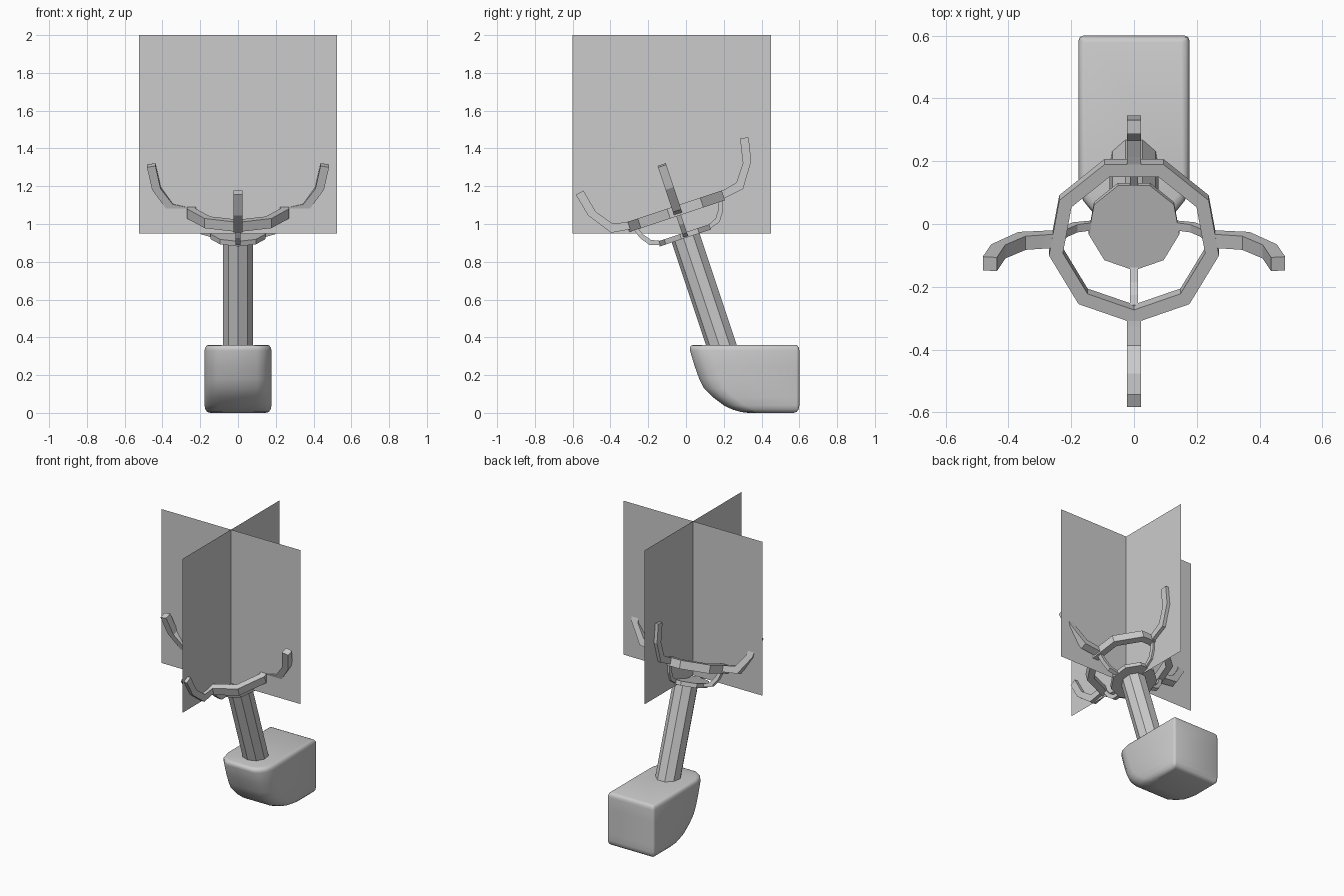
import bpy, math
from mathutils import Matrix

if "Cube" in bpy.data.objects:
    bpy.data.objects.remove(bpy.data.objects["Cube"])

# Frame of the tilted torch: local z runs along the handle, origin at the ring centre
TILT = Matrix.Translation((0, -0.047, 1.07)) @ Matrix.Rotation(math.radians(18.4), 4, 'X')
SIDES = 9


def make(name, verts, faces, matrix=Matrix()):
    mesh = bpy.data.meshes.new(name)
    mesh.from_pydata([matrix @ Matrix.Translation(v).to_translation() for v in verts], [], faces)
    mesh.update()
    ob = bpy.data.objects.new(name, mesh)
    bpy.context.collection.objects.link(ob)
    return ob


def circle(r, z):
    angles = [math.radians(-90 + 360 / SIDES * k) for k in range(SIDES)]
    return [(r * math.cos(a), r * math.sin(a), z) for a in angles]


def loft(rings, caps=True, closed=False):
    """Join stacked loops of equal length with quads."""
    n, m = len(rings[0]), len(rings)
    verts = [v for r in rings for v in r]
    faces = [(i * n + k, i * n + (k + 1) % n, (i + 1) % m * n + (k + 1) % n, (i + 1) % m * n + k)
             for i in range(m if closed else m - 1) for k in range(n)]
    if caps:
        faces += [tuple(reversed(range(n))), tuple(range((m - 1) * n, m * n))]
    return verts, faces


def strip(name, outer, inner, half_width, turn):
    """Bent bar with a rectangular section, in the (radius, height) plane."""
    rings = [[(o[0], -half_width, o[1]), (o[0], half_width, o[1]),
              (i[0], half_width, i[1]), (i[0], -half_width, i[1])] for o, i in zip(outer, inner)]
    make(name, *loft(rings), TILT @ Matrix.Rotation(turn, 4, 'Z'))


# Handle and the plate on top of it
make("handle", *loft([circle(0.08, -0.86), circle(0.08, -0.14)]), TILT)
make("cup_plate", *loft([circle(0.147, -0.15), circle(0.147, -0.122)]), TILT)

# Nine-sided holding ring
make("basket_ring", *loft([circle(0.275, -0.027), circle(0.275, 0.027),
                           circle(0.23, 0.027), circle(0.23, -0.027)], False, True), TILT)

# Four prongs and four thin supports around the ring
for k in range(4):
    turn = k * math.pi / 2
    strip("prong_%d" % (k + 1),
          [(0.24, -0.02), (0.285, -0.012), (0.368, 0.0), (0.455, 0.125), (0.482, 0.25)],
          [(0.24, 0.022), (0.285, 0.03), (0.345, 0.043), (0.41, 0.13), (0.437, 0.258)], 0.023, turn)
    strip("ring_support_%d" % (k + 1),
          [(0.13, -0.147), (0.195, -0.127), (0.232, -0.075), (0.252, -0.015)],
          [(0.13, -0.125), (0.18, -0.103), (0.21, -0.062), (0.228, -0.015)], 0.013, turn)


# Rounded wall block: stacked outlines with a curved-back front
def outline(z, front, inset):
    half = [(0.10, front), (0.135, front + 0.02), (0.163, front + 0.055), (0.177, front + 0.11),
            (0.177, 0.585), (0.172, 0.596), (0.162, 0.6)]
    half = [(x - inset, min(y, 0.6 - inset)) for x, y in half]
    return [(x, y, z) for x, y in half] + [(-x, y, z) for x, y in reversed(half)]


levels = [(0.0, 0.33, 0.03), (0.005, 0.29, 0.014), (0.018, 0.245, 0.004), (0.04, 0.2, 0.0),
          (0.085, 0.14, 0.0), (0.13, 0.095, 0.0), (0.18, 0.07, 0.0), (0.25, 0.045, 0.0),
          (0.33, 0.021, 0.0), (0.345, 0.02, 0.003), (0.356, 0.026, 0.01), (0.36, 0.04, 0.022)]
block = make("wall_block", *loft([outline(*l) for l in levels]))
bpy.context.view_layer.objects.active = block
block.select_set(True)
bpy.ops.object.shade_smooth_by_angle(angle=math.radians(50))

# Two crossed upright flame cards
S = 0.525
make("flame_card_front", [(-S, -0.075, 0.95), (S, -0.075, 0.95), (S, -0.075, 2), (-S, -0.075, 2)], [(0, 1, 2, 3)])
make("flame_card_side", [(0, -0.075 - S, 0.95), (0, -0.075 + S, 0.95), (0, -0.075 + S, 2), (0, -0.075 - S, 2)],
     [(0, 1, 2, 3)])
